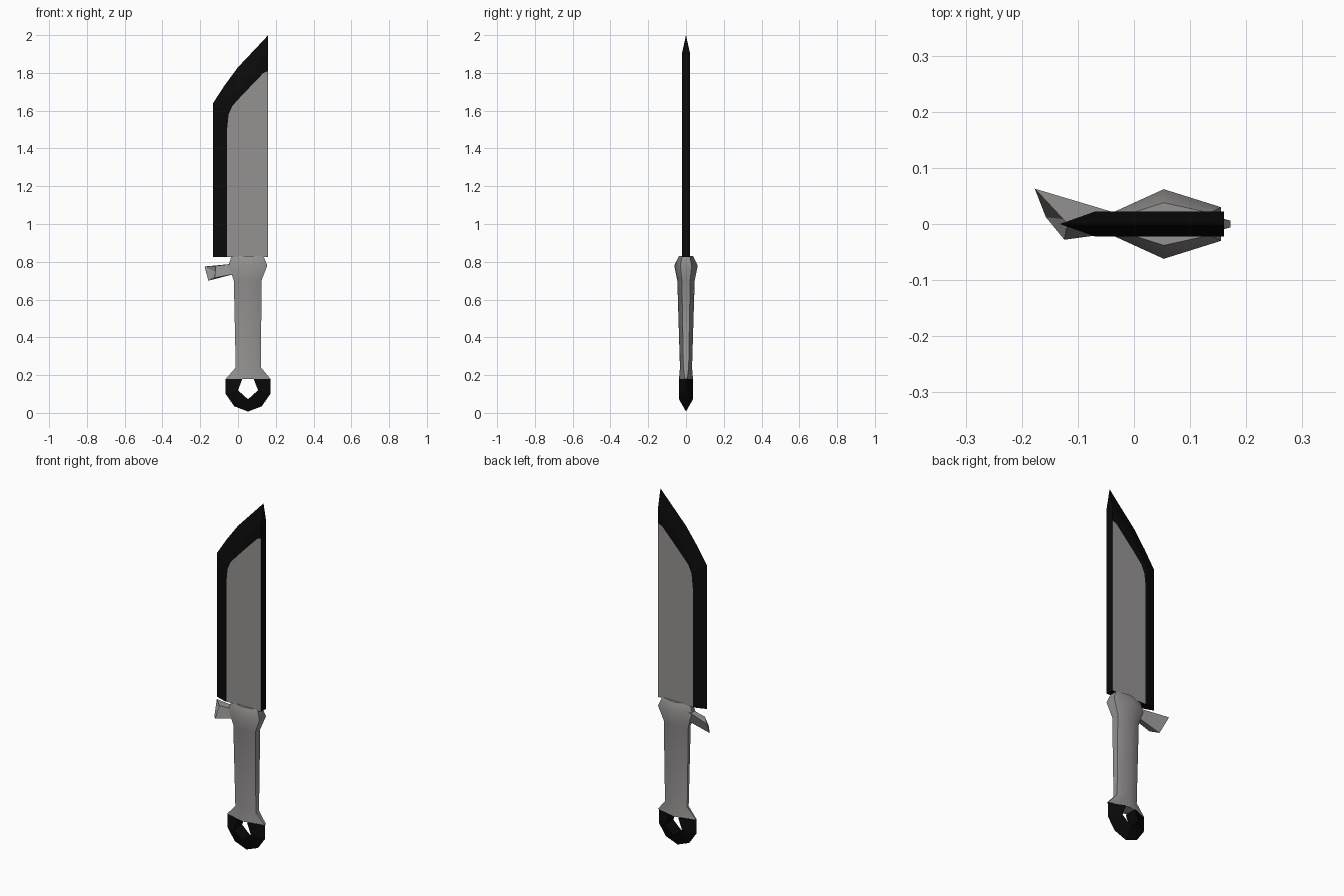
import bpy, bmesh, math

cube = bpy.data.objects.get("Cube")
if cube:
    bpy.data.objects.remove(cube, do_unlink=True)


def material(name, rgb):
    m = bpy.data.materials.new(name)
    m.use_nodes = True
    m.diffuse_color = (*rgb, 1)
    m.node_tree.nodes["Principled BSDF"].inputs["Base Color"].default_value = (*rgb, 1)
    return m


black = material("black steel", (0.003, 0.003, 0.003))
grey = material("warm grey", (0.30, 0.285, 0.283))


def finish(name, bm, mats, smooth=None):
    bmesh.ops.recalc_face_normals(bm, faces=bm.faces)
    mesh = bpy.data.meshes.new(name)
    bm.to_mesh(mesh)
    bm.free()
    for m in mats:
        mesh.materials.append(m)
    obj = bpy.data.objects.new(name, mesh)
    bpy.context.collection.objects.link(obj)
    if smooth:
        bpy.ops.object.select_all(action="DESELECT")
        obj.select_set(True)
        bpy.context.view_layer.objects.active = obj
        bpy.ops.object.shade_smooth_by_angle(angle=math.radians(smooth))
    return obj


def row(bm, profile, y):
    return [bm.verts.new((x, y, z)) for x, z in profile]


def bridge(bm, a, b, closed=False):
    n = len(a)
    for i in range(n if closed else n - 1):
        j = (i + 1) % n
        bm.faces.new((a[i], a[j], b[j], b[i]))


# Blade: sharp edge, bevel ridge and grey panel border, mirrored front to back
base, spine, half = 0.825, 0.16, 0.022
edge = [(-0.132, base), (-0.132, 1.5), (-0.132, 1.64), (-0.07, 1.735),
        (0, 1.83), (0.12, 1.957), (spine, 2.0)]
ridge = [(-0.07, base), (-0.07, 1.5), (-0.07, 1.6), (-0.045, 1.65),
         (0.02, 1.745), (0.125, 1.86), (spine, 1.9)]
panel = [(-0.058, base), (-0.058, 1.5), (-0.05, 1.58), (-0.03, 1.625),
         (0.02, 1.68), (0.135, 1.8), (spine, 1.81)]
bm = bmesh.new()
rows = [row(bm, panel, -half), row(bm, ridge, -half), row(bm, edge, 0),
        row(bm, ridge, half), row(bm, panel, half)]
for a, b in zip(rows, rows[1:]):
    bridge(bm, a, b)
corners = [bm.verts.new((spine, y, base)) for y in (-half, half)]
for r, c in ((rows[0], corners[0]), (rows[-1], corners[1])):
    bm.faces.new(r + [c]).material_index = 1
for end in (0, -1):
    bm.faces.new([corners[0]] + [r[end] for r in rows] + [corners[1]])
finish("blade", bm, [black, grey])

# Grip: teardrop hexagon sections of left, right, depth, back thickness, height
sections = [(-0.065, 0.172, 0.037, 0.006, 0.18), (-0.012, 0.122, 0.032, 0.014, 0.24),
            (-0.022, 0.124, 0.046, 0.022, 0.70), (-0.05, 0.155, 0.062, 0.03, 0.78),
            (-0.035, 0.135, 0.038, 0.02, 0.83)]
mid = 0.053
bm = bmesh.new()
loops = []
for left, right, d, t, z in sections:
    outline = [(left, -t * 0.5), (mid, -d), (right, -t),
               (right, t), (mid, d), (left, t * 0.5)]
    loops.append([bm.verts.new((x, y, z)) for x, y in outline])
for a, b in zip(loops, loops[1:]):
    bridge(bm, a, b, True)
bm.faces.new(loops[0])
bm.faces.new(loops[-1])
finish("grip", bm, [grey], 62)

# Pommel ring: sharp outer rim, thick inner wall, mirrored left to right
def mirrored(points):
    return [(mid + x, z) for x, z in points] + [(mid - x, z) for x, z in points[-2::-1]]


outer = mirrored([(-0.118, 0.18), (-0.118, 0.10), (-0.073, 0.035), (0, 0.007)])
inner = mirrored([(-0.03, 0.18), (-0.053, 0.12), (-0.027, 0.096), (0, 0.072)])
bm = bmesh.new()
rim, front, back = row(bm, outer, 0), row(bm, inner, -0.037), row(bm, inner, 0.037)
for a, b in ((rim, front), (front, back), (back, rim)):
    bridge(bm, a, b)
for end in (0, -1):
    bm.faces.new((rim[end], front[end], back[end]))
finish("pommel_ring", bm, [black])

# Guard spur: flares from the grip to a hollow, twisted end
bm = bmesh.new()
root = [(-0.02, 0.016, 0.79), (-0.02, 0.014, 0.735),
        (-0.02, -0.014, 0.735), (-0.02, -0.016, 0.79)]
flare = [(-0.177, 0.063, 0.775), (-0.157, 0.012, 0.70),
         (-0.124, -0.028, 0.715), (-0.118, 0.0, 0.778)]
a, b = [[bm.verts.new(p) for p in ring] for ring in (root, flare)]
bridge(bm, a, b, True)
bm.faces.new(a)
hollow = bm.verts.new((-0.118, 0.008, 0.745))
for i in range(4):
    bm.faces.new((b[i], b[(i + 1) % 4], hollow))
finish("guard_spur", bm, [grey])
